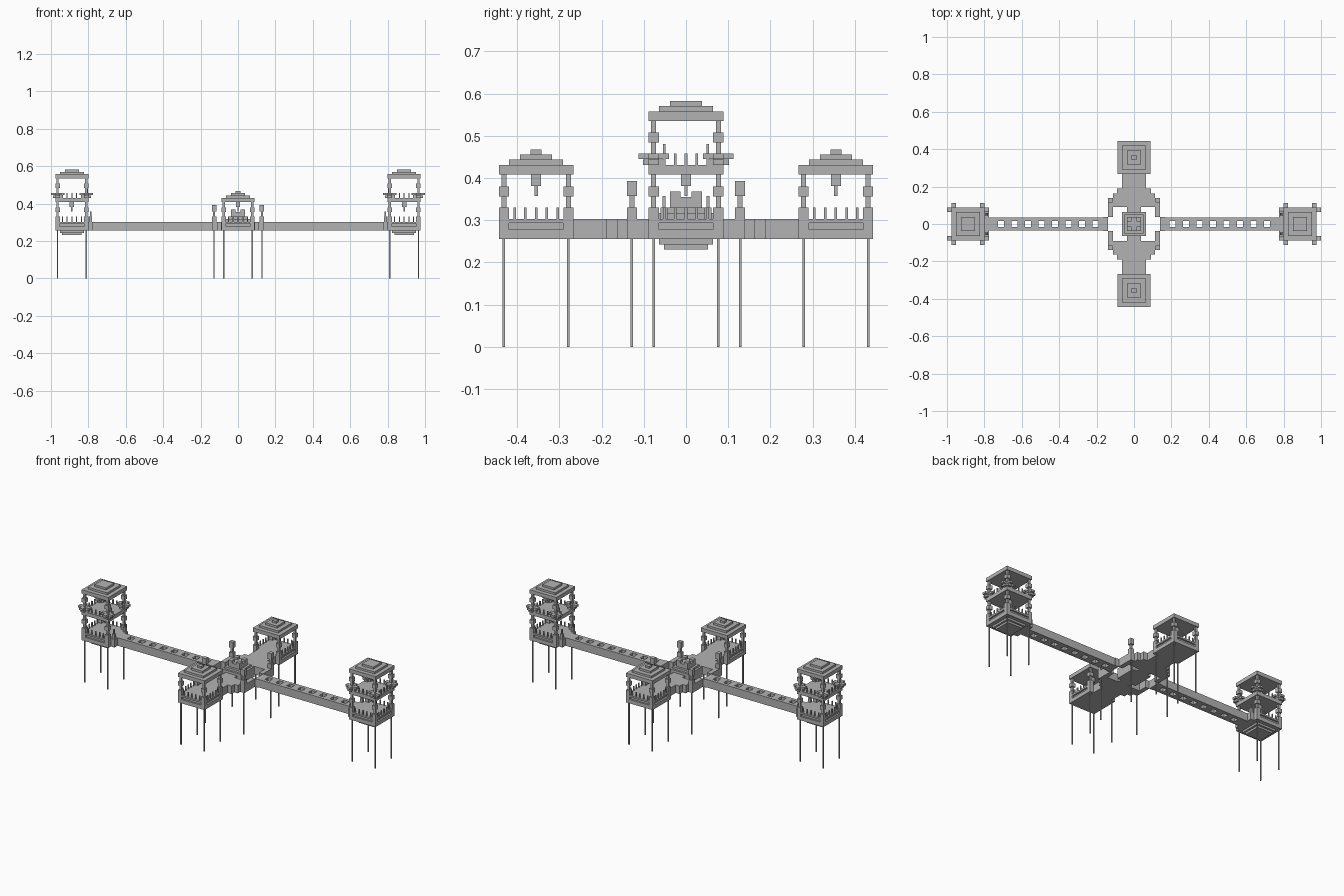
import bpy, bmesh
from mathutils import Matrix, Vector

if "Cube" in bpy.data.objects:
    bpy.data.objects.remove(bpy.data.objects["Cube"])

stone = bpy.data.materials.new("grey_stone")
stone.use_nodes = True
stone.diffuse_color = (0.45, 0.45, 0.45, 1)
stone.node_tree.nodes["Principled BSDF"].inputs["Base Color"].default_value = (0.45, 0.45, 0.45, 1)

DECK0, DECK1 = 0.255, 0.303      # underside and top of the walkways
HALF, POST = 0.0885, 0.0765      # half width of a pavilion, offset of its posts
SIGNS = [(sx, sy) for sx in (-1, 1) for sy in (-1, 1)]


def finish(name, bm):
    mesh = bpy.data.meshes.new(name)
    bmesh.ops.recalc_face_normals(bm, faces=bm.faces)
    bm.to_mesh(mesh)
    bm.free()
    mesh.materials.append(stone)
    obj = bpy.data.objects.new(name, mesh)
    bpy.context.collection.objects.link(obj)
    return obj


def boxes(name, items):
    """Each item: centre x, centre y, half x, half y, bottom z, top z."""
    bm = bmesh.new()
    for x, y, hx, hy, z0, z1 in items:
        m = Matrix.Translation((x, y, (z0 + z1) / 2)) @ Matrix.Diagonal((2 * hx, 2 * hy, z1 - z0, 1))
        bmesh.ops.create_cube(bm, size=1, matrix=m)
    return finish(name, bm)


def slab(name, xs, ys, solid):
    """Deck made of the grid cells for which solid(x, y) holds."""
    bm = bmesh.new()
    for x0, x1 in zip(xs, xs[1:]):
        for y0, y1 in zip(ys, ys[1:]):
            if solid((x0 + x1) / 2, (y0 + y1) / 2):
                bm.faces.new([bm.verts.new((x, y, DECK0)) for x, y in
                              ((x0, y0), (x1, y0), (x1, y1), (x0, y1))])
    bmesh.ops.remove_doubles(bm, verts=bm.verts, dist=0.0005)
    top = bmesh.ops.extrude_face_region(bm, geom=bm.faces[:])["geom"]
    verts = [v for v in top if isinstance(v, bmesh.types.BMVert)]
    bmesh.ops.translate(bm, verts=verts, vec=Vector((0, 0, DECK1 - DECK0)))
    return finish(name, bm)


def mirrored(values):
    return sorted({s * v for v in values for s in (-1, 1)})


def roof(name, cx, cy, z, tiers):
    items = [(cx, cy, HALF, HALF, z, z + 0.023)]
    for i, h in enumerate(tiers):
        z0 = z + 0.023 + i * 0.0123
        items.append((cx, cy, h, h, z0, z0 + 0.0123))
    boxes(name, items)


def columns(name, cx, cy, z, top):
    """Corner columns with a footing and a square capital."""
    items = []
    for sx, sy in SIGNS:
        x, y = cx + sx * POST, cy + sy * POST
        items += [(x, y, 0.012, 0.012, z, z + 0.027), (x, y, 0.006, 0.006, z, top),
                  (x, y, 0.012, 0.012, z + 0.053, z + 0.077)]
    boxes(name, items)


def railing(name, cx, cy, z, opening):
    """Balusters on three sides; the side facing the opening stays free."""
    items = []
    for dx, dy in ((1, 0), (-1, 0), (0, 1), (0, -1)):
        if (dx, dy) == opening:
            continue
        for i in range(-2, 3):
            t = i * 0.0255
            items.append((cx + dx * 0.082 + dy * t, cy + dy * 0.082 + dx * t,
                          0.003, 0.003, z, z + 0.027))
    boxes(name, items)


def pavilion(name, cx, cy, opening):
    # base with a recessed panel on each side
    base = [(cx, cy, HALF, HALF, DECK0, 0.278), (cx, cy, HALF, HALF, 0.293, DECK1),
            (cx, cy, 0.078, 0.078, 0.278, 0.293)]
    base += [(cx + sx * 0.0763, cy + sy * 0.0763, 0.0122, 0.0122, 0.278, 0.293) for sx, sy in SIGNS]
    boxes(name + "_base", base)
    boxes(name + "_legs", [(cx + sx * POST, cy + sy * POST, 0.003, 0.003, 0, DECK0) for sx, sy in SIGNS])
    columns(name + "_columns", cx, cy, DECK1, 0.408)
    railing(name + "_railing", cx, cy, DECK1, opening)
    boxes(name + "_lantern", [(cx, cy, 0.012, 0.012, 0.381, 0.408), (cx, cy, 0.004, 0.004, 0.357, 0.381)])


# front and back pavilions
for side, s in (("front", -1), ("back", 1)):
    pavilion(side + "_pavilion", 0, s * 0.355, (0, -s))
    roof(side + "_pavilion_roof", 0, s * 0.355, 0.408, (0.064, 0.038, 0.013))

# left and right two-storey towers
for side, s in (("right", -1), ("left", 1)):
    cx, inward, name = s * 0.888, (-s, 0), side + "_tower"
    pavilion(name, cx, 0, inward)
    boxes(name + "_underside", [(cx, 0, 0.064, 0.064, 0.243, DECK0), (cx, 0, 0.052, 0.052, 0.231, 0.243)])
    roof(name + "_balcony", cx, 0, 0.408, ())
    columns(name + "_upper_columns", cx, 0, 0.431, 0.535)
    railing(name + "_upper_railing", cx, 0, 0.431, inward)
    roof(name + "_roof", cx, 0, 0.535, (0.064, 0.038))
    # stepped cross brackets at the balcony corners
    brackets = []
    for sx, sy in SIGNS:
        x, y = cx + sx * POST, sy * POST
        for reach, z in ((0.025, 0.431), (0.036, 0.445)):
            brackets += [(x, y, reach, 0.012, z, z + 0.0125), (x, y, 0.012, reach, z, z + 0.0125)]
    boxes(name + "_brackets", brackets)
    # entrance porch and its gate posts
    gate = [(cx - s * 0.1, 0, 0.0125, 0.064, DECK0, DECK1)]
    for sy in (-1, 1):
        gate += [(cx - s * 0.1, sy * 0.052, 0.008, 0.008, DECK1, 0.33),
                 (cx - s * 0.1, sy * 0.052, 0.004, 0.004, 0.33, 0.357),
                 (cx - s * 0.082, sy * 0.052, 0.003, 0.003, 0.431, 0.481)]
    boxes(name + "_gate", gate)
    # long bridge pierced by a row of square openings
    holes = [0.205 + i * 0.0722 for i in range(8)]
    cuts = [h + d for h in holes for d in (-0.016, 0.016)]
    xs = sorted(s * v for v in [0.165] + cuts + [0.79])
    slab(side + "_bridge", xs, mirrored((0.035, 0.016)),
         lambda x, y: abs(y) > 0.016 or all(abs(abs(x) - h) > 0.015 for h in holes))

# central island: stepped outline and an opening on each side of the altar
OUTLINE = ((0.038, 0.165), (0.14, 0.14), (0.163, 0.113), (0.189, 0.09), (0.267, 0.064))
OPENING = ((0.038, 0.064, 0.14), (0.064, 0.064, 0.113), (0.09, 0.038, 0.113))


def island(x, y):
    x, y = abs(x), abs(y)
    edge = next(w for limit, w in OUTLINE if y < limit)
    hole = next(((a, b) for limit, a, b in OPENING if y < limit), (1, 1))
    return x < edge and not hole[0] < x < hole[1]


slab("central_island", mirrored((0.038, 0.064, 0.09, 0.113, 0.14, 0.165)),
     mirrored((0.038, 0.064, 0.09, 0.14, 0.163, 0.189, 0.267)), island)

# stepped altar with raised corners
altar = [(0, 0, 0.064, 0.064, DECK1, 0.317), (0, 0, 0.052, 0.052, 0.317, 0.33),
         (0, 0, 0.038, 0.038, 0.33, 0.343), (0, 0, 0.013, 0.038, 0.343, 0.355),
         (0, 0, 0.038, 0.013, 0.343, 0.355)]
altar += [(sx * 0.0255, sy * 0.0255, 0.0125, 0.0125, 0.343, 0.368) for sx, sy in SIGNS]
boxes("altar", altar)

# lamp posts and legs around the island
lamps, legs = [], []
for sx, sy in SIGNS:
    x, y = sx * 0.128, sy * 0.128
    lamps += [(x, y, 0.012, 0.012, DECK1, 0.33), (x, y, 0.006, 0.006, 0.33, 0.357),
              (x, y, 0.012, 0.012, 0.357, 0.393)]
    legs.append((x, y, 0.003, 0.003, 0, DECK0))
boxes("lamp_posts", lamps)
boxes("island_legs", legs)
